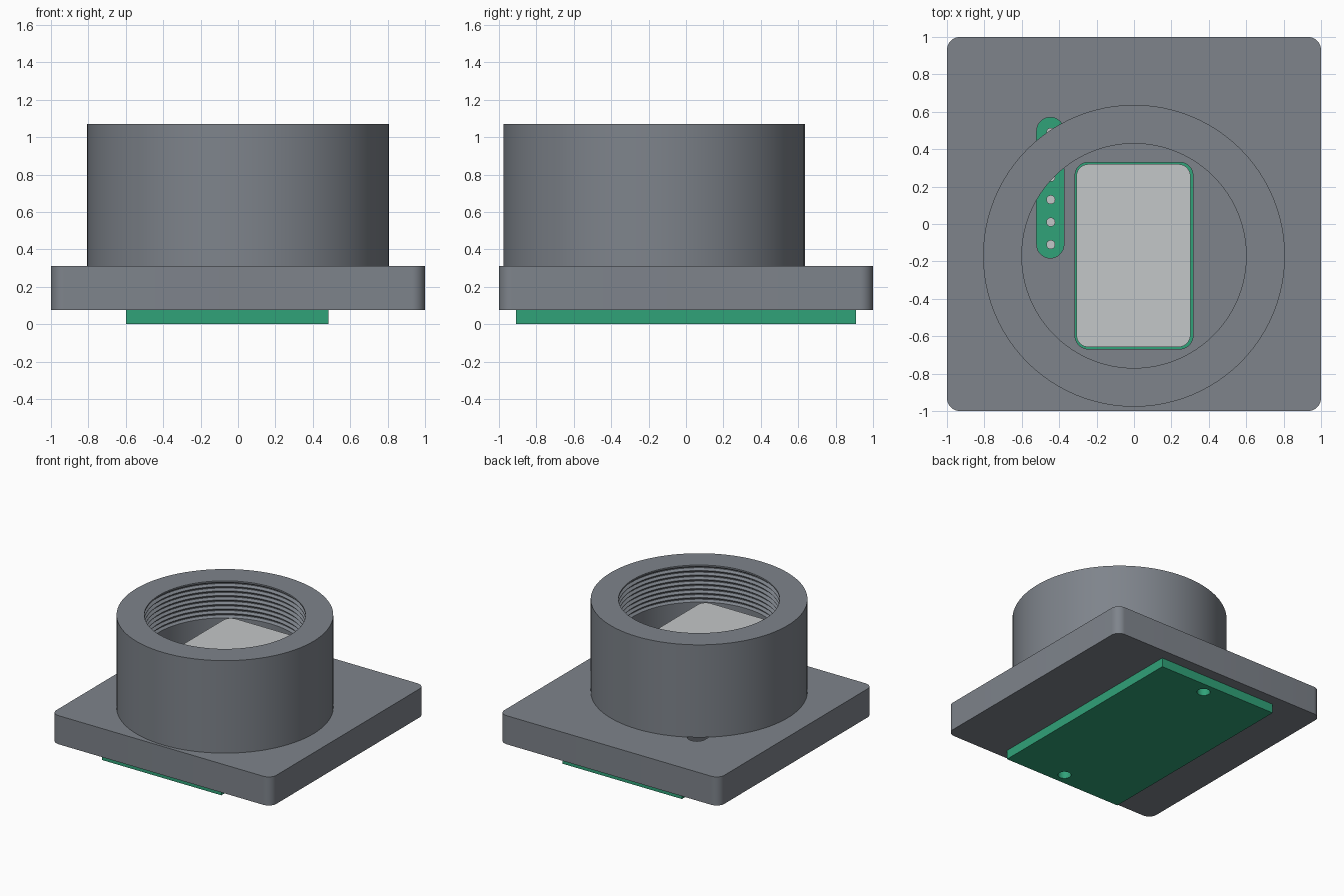
import bpy
import bmesh
from math import cos, sin, pi, tau

if "Cube" in bpy.data.objects:
    bpy.data.objects.remove(bpy.data.objects["Cube"], do_unlink=True)


def material(name, rgb):
    mat = bpy.data.materials.new(name)
    mat.use_nodes = True
    mat.diffuse_color = (*rgb, 1)
    mat.node_tree.nodes["Principled BSDF"].inputs["Base Color"].default_value = (*rgb, 1)
    return mat


grey = material("housing grey", (0.21, 0.23, 0.26))
green = material("board green", (0.03, 0.36, 0.19))
silver = material("sensor silver", (0.55, 0.57, 0.58))


def finish(name, bm, mat):
    bmesh.ops.recalc_face_normals(bm, faces=bm.faces)
    mesh = bpy.data.meshes.new(name)
    bm.to_mesh(mesh)
    bm.free()
    mesh.materials.append(mat)
    obj = bpy.data.objects.new(name, mesh)
    bpy.context.collection.objects.link(obj)
    return obj


def select(obj):
    bpy.ops.object.select_all(action="DESELECT")
    obj.select_set(True)
    bpy.context.view_layer.objects.active = obj


def smooth(obj):
    select(obj)
    bpy.ops.object.shade_smooth_by_angle(angle=pi / 6)


def slab(name, x0, x1, y0, y1, z0, z1, mat, radius=0.0, steps=10):
    """Upright prism with a rectangular outline and rounded corners."""
    corners = [(x1 - radius, y1 - radius), (x0 + radius, y1 - radius),
               (x0 + radius, y0 + radius), (x1 - radius, y0 + radius)]
    bm = bmesh.new()
    verts = []
    for i, (cx, cy) in enumerate(corners):
        for k in range(steps + 1 if radius else 1):
            a = (i + k / steps) * pi / 2
            verts.append(bm.verts.new((cx + radius * cos(a), cy + radius * sin(a), z0)))
    bmesh.ops.remove_doubles(bm, verts=verts, dist=0.0001)
    base = bm.faces.new([v for v in verts if v.is_valid])
    top = bmesh.ops.extrude_face_region(bm, geom=[base], use_keep_orig=True)
    bmesh.ops.translate(bm, vec=(0, 0, z1 - z0),
                        verts=[v for v in top["geom"] if isinstance(v, bmesh.types.BMVert)])
    return finish(name, bm, mat)


def disc(name, x, y, z0, z1, r, mat):
    return slab(name, x - r, x + r, y - r, y + r, z0, z1, mat, r - 0.0005, 8)


def cut(obj, cutters):
    for cutter in cutters:
        cutter.hide_render = True
        mod = obj.modifiers.new("cut", "BOOLEAN")
        mod.operation = "DIFFERENCE"
        mod.solver = "EXACT"
        mod.object = cutter
        select(obj)
        bpy.ops.object.modifier_apply(modifier=mod.name)
        bpy.data.objects.remove(cutter, do_unlink=True)


BOARD_TOP, PLATE_TOP, TUBE_TOP = 0.075, 0.31, 1.07
TUBE_Y = -0.17

# Base plate with the sensor window and the pin slot
plate = slab("base_plate", -1, 1, -1, 1, BOARD_TOP, PLATE_TOP, grey, 0.07)
cut(plate, [
    slab("window_cutter", -0.315, 0.315, -0.668, 0.33, 0, 0.5, grey, 0.07),
    slab("slot_cutter", -0.52, -0.375, -0.182, 0.57, 0, 0.5, grey, 0.072),
])
smooth(plate)

# Circuit board with two mounting holes; its top sits just inside the plate
board = slab("circuit_board", -0.6, 0.485, -0.91, 0.91, 0, BOARD_TOP + 0.002, green)
cut(board, [disc("hole_cutter", 0, y, -0.1, 0.2, 0.05, green) for y in (-0.815, 0.815)])
smooth(board)

# Threaded tube: closed wall profile turned around its axis
OUTER, BORE, GROOVE, PITCH = 0.807, 0.6, 0.622, 0.037
profile = [(BORE, PLATE_TOP), (OUTER, PLATE_TOP), (OUTER, TUBE_TOP), (BORE, TUBE_TOP)]
for i in range(8):
    z = TUBE_TOP - 0.012 - i * PITCH
    profile += [(BORE, z), (GROOVE, z - PITCH * 0.4),
                (GROOVE, z - PITCH * 0.55), (BORE, z - PITCH * 0.9)]
bm = bmesh.new()
ring = [bm.verts.new((r, TUBE_Y, z)) for r, z in profile]
edges = [bm.edges.new((a, b)) for a, b in zip(ring, ring[1:] + ring[:1])]
bmesh.ops.spin(bm, geom=ring + edges, cent=(0, TUBE_Y, 0), axis=(0, 0, 1),
               angle=tau, steps=96, use_merge=True)
bmesh.ops.remove_doubles(bm, verts=bm.verts, dist=0.0001)
smooth(finish("threaded_tube", bm, grey))

# Tall sensor can with a round port on top
CAN_TOP = 0.785
smooth(slab("sensor_can", -0.308, 0.302, -0.658, 0.32, BOARD_TOP, CAN_TOP, silver, 0.065))
smooth(disc("sensor_port", 0, TUBE_Y, CAN_TOP - 0.01, CAN_TOP + 0.004, 0.073, silver))

# Row of header pins in the slot
for i in range(6):
    smooth(disc(f"header_pin_{i + 1}", -0.445, -0.11 + i * 0.12,
                BOARD_TOP - 0.02, BOARD_TOP + 0.02, 0.024, silver))
